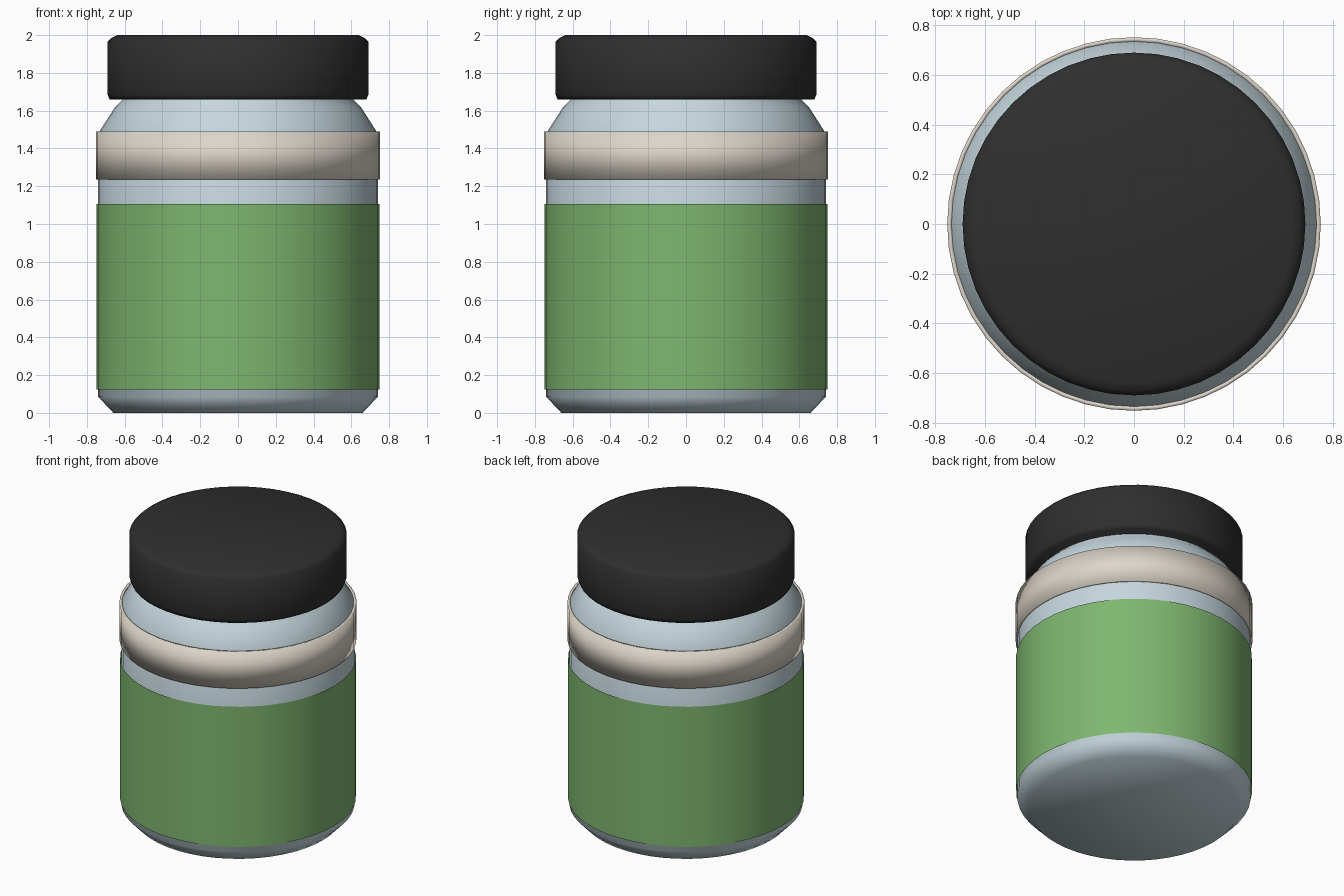
import bpy
import bmesh
from math import cos, sin, tau

SEGMENTS = 48

if "Cube" in bpy.data.objects:
    bpy.data.objects.remove(bpy.data.objects["Cube"], do_unlink=True)


def make_material(name, colour):
    mat = bpy.data.materials.new(name)
    mat.use_nodes = True
    mat.diffuse_color = (*colour, 1)
    mat.node_tree.nodes["Principled BSDF"].inputs["Base Color"].default_value = (*colour, 1)
    return mat


def lathe(name, profile, mat, caps=False, loop=False):
    """Turn a (radius, height) profile around z, ordered from bottom to top."""
    bm = bmesh.new()
    rings = [[bm.verts.new((r * cos(tau * i / SEGMENTS), r * sin(tau * i / SEGMENTS), z))
              for i in range(SEGMENTS)] for r, z in profile]
    pairs = list(zip(rings, rings[1:]))
    if loop:
        pairs.append((rings[-1], rings[0]))
    for low, high in pairs:
        for i in range(SEGMENTS):
            j = (i + 1) % SEGMENTS
            bm.faces.new((low[i], low[j], high[j], high[i]))
    if caps:
        bm.faces.new(rings[0][::-1])
        bm.faces.new(rings[-1])
    for face in bm.faces:
        face.smooth = True
    mesh = bpy.data.meshes.new(name)
    bm.to_mesh(mesh)
    bm.free()
    mesh.materials.append(mat)
    obj = bpy.data.objects.new(name, mesh)
    bpy.context.collection.objects.link(obj)
    return obj


glass = make_material("pale blue glass", (0.56, 0.68, 0.73))
green = make_material("green label", (0.21, 0.47, 0.16))
cream = make_material("cream band", (0.73, 0.67, 0.59))
black = make_material("black lid", (0.028, 0.028, 0.028))

# Jar body with chamfered base, sloped shoulder and hidden neck
lathe("jar_body", [(0.66, 0), (0.74, 0.085), (0.74, 1.48), (0.65, 1.62),
                   (0.61, 1.66), (0.60, 1.75)], glass, caps=True)

# Label wrapped around the body
lathe("label", [(0.748, 0.125), (0.748, 1.105)], green)

# Raised band below the shoulder
lathe("neck_band", [(0.735, 1.235), (0.752, 1.235), (0.752, 1.49), (0.735, 1.49)],
      cream, loop=True)

# Screw lid with bevelled rims
lathe("lid", [(0.68, 1.66), (0.69, 1.685), (0.69, 1.965), (0.67, 1.985), (0.64, 2.0)],
      black, caps=True)
